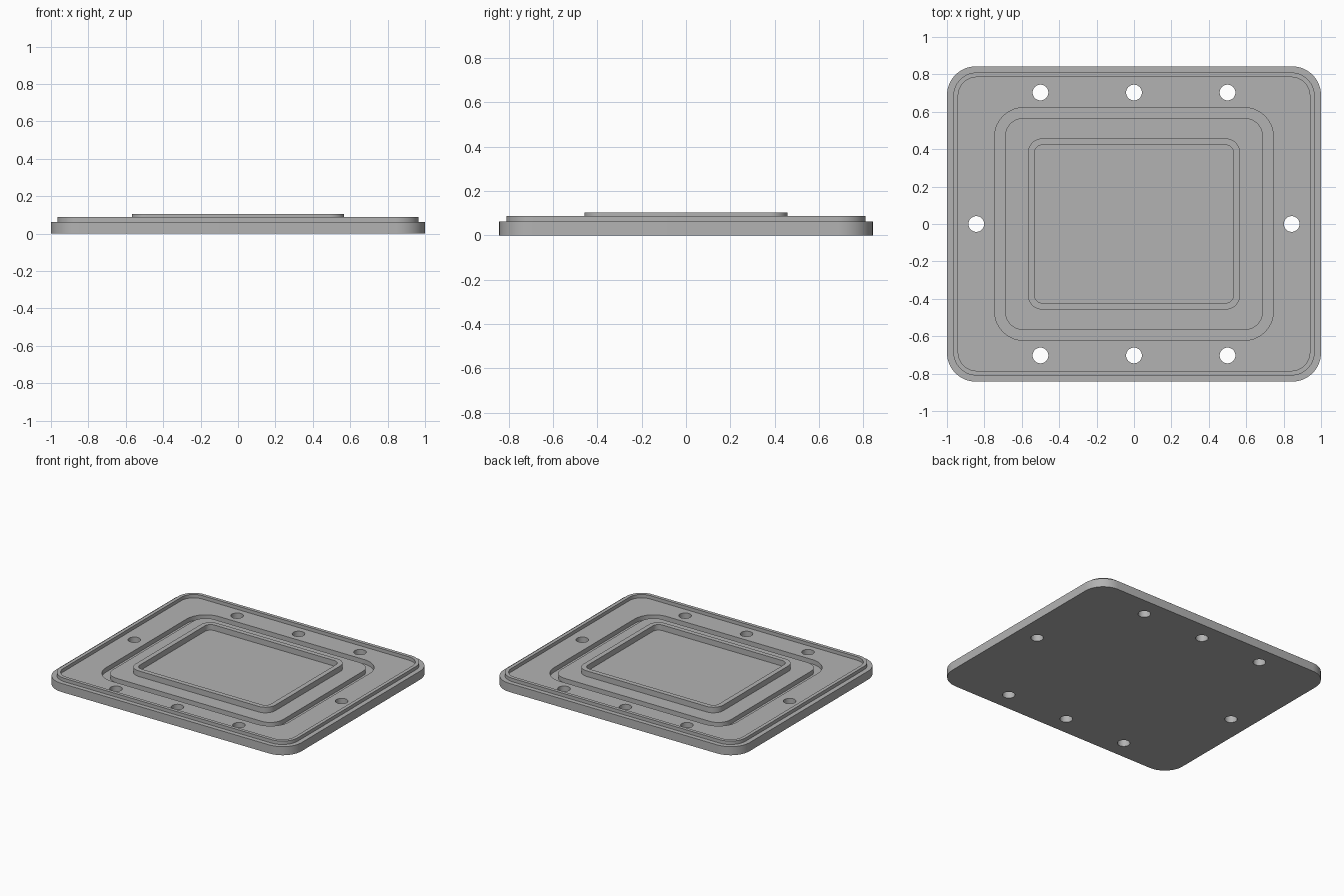
import bpy, bmesh, math

cube = bpy.data.objects.get("Cube")
if cube:
    bpy.data.objects.remove(cube)

metal = bpy.data.materials.new("plain_grey")
metal.use_nodes = True
GREY = (0.45, 0.45, 0.45, 1)
metal.diffuse_color = GREY
metal.node_tree.nodes["Principled BSDF"].inputs["Base Color"].default_value = GREY

SEG = 14          # steps per rounded corner
DECK = 0.063      # height of the main deck


def rounded_ring(bm, hx, hy, r, z):
    """Vertices of one rounded rectangle at height z."""
    ring = []
    for q, (sx, sy) in enumerate([(1, 1), (-1, 1), (-1, -1), (1, -1)]):
        for i in range(SEG + 1):
            a = (q + i / SEG) * math.pi / 2
            ring.append(bm.verts.new((sx * (hx - r) + r * math.cos(a),
                                      sy * (hy - r) + r * math.sin(a), z)))
    return ring


def make_object(name, bm):
    bmesh.ops.recalc_face_normals(bm, faces=bm.faces)
    mesh = bpy.data.meshes.new(name)
    bm.to_mesh(mesh)
    bm.free()
    mesh.materials.append(metal)
    obj = bpy.data.objects.new(name, mesh)
    bpy.context.collection.objects.link(obj)
    return obj


def stepped_part(name, sections, closed):
    """Join rounded rectangles in order; close into a loop or cap both ends."""
    bm = bmesh.new()
    rings = [rounded_ring(bm, *s) for s in sections]
    pairs = list(zip(rings, rings[1:]))
    if closed:
        pairs.append((rings[-1], rings[0]))
    else:
        bm.faces.new(rings[0])
        bm.faces.new(rings[-1])
    for a, b in pairs:
        for i in range(len(a)):
            j = (i + 1) % len(a)
            bm.faces.new((a[i], a[j], b[j], b[i]))
    return make_object(name, bm)


def raised_border(name, outer, inner, top):
    base = DECK - 0.004
    return stepped_part(name, [(*outer, base), (*outer, top),
                               (*inner, top), (*inner, base)], True)


# Base plate with a groove around its middle island
edge = (1.0, 0.843, 0.155)
groove_out = (0.745, 0.622, 0.155)
groove_in = (0.69, 0.567, 0.1)
groove_floor = 0.03
plate = stepped_part("base_plate", [
    (*edge, 0), (*edge, DECK),
    (*groove_out, DECK), (*groove_out, groove_floor),
    (*groove_in, groove_floor), (*groove_in, DECK)], False)

# Raised borders on the deck and on the island
outer_lip = raised_border("outer_lip", (0.966, 0.81, 0.125), (0.94, 0.785, 0.1), 0.088)
inner_frame = raised_border("inner_frame", (0.568, 0.458, 0.08), (0.533, 0.423, 0.045), 0.104)

# Bolt holes through the plate
bm = bmesh.new()
holes = [(x, y) for x in (-0.5, 0, 0.5) for y in (-0.703, 0.703)] + [(-0.843, 0), (0.843, 0)]
for x, y in holes:
    made = bmesh.ops.create_cone(bm, cap_ends=True, segments=40, radius1=0.042,
                                 radius2=0.042, depth=0.4)
    bmesh.ops.translate(bm, verts=made["verts"], vec=(x, y, 0))
cutter = make_object("hole_cutter", bm)
cutter.hide_render = True

cut = plate.modifiers.new("bolt_holes", "BOOLEAN")
cut.operation = "DIFFERENCE"
cut.solver = "EXACT"
cut.object = cutter
bpy.context.view_layer.objects.active = plate
bpy.ops.object.modifier_apply(modifier=cut.name)
bpy.data.objects.remove(cutter)

# Smooth rounded corners, keep the edges sharp
bpy.ops.object.select_all(action="DESELECT")
for obj in (plate, outer_lip, inner_frame):
    obj.select_set(True)
bpy.ops.object.shade_smooth_by_angle(angle=math.radians(30))
